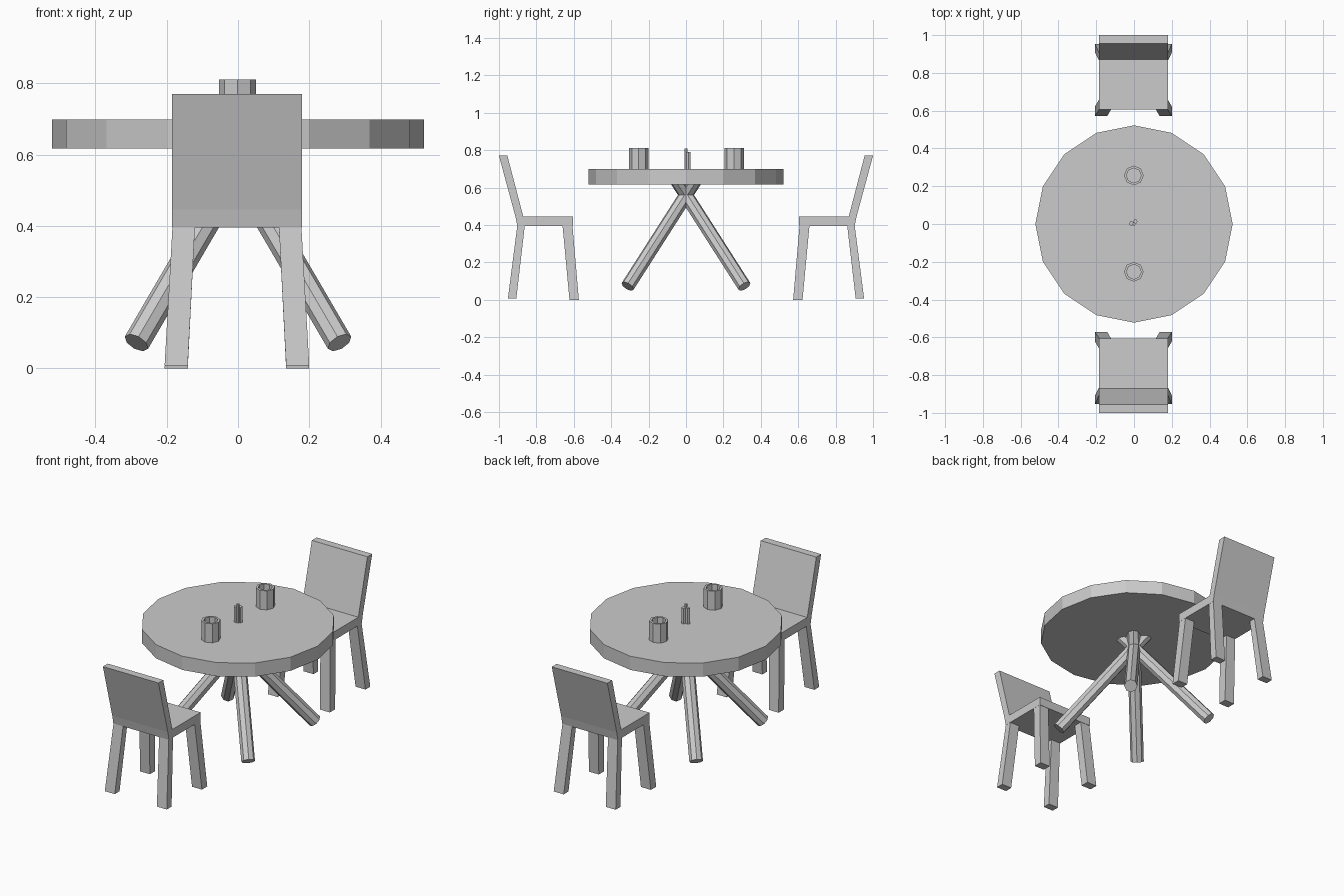
import bpy, bmesh, math
from mathutils import Vector

if "Cube" in bpy.data.objects:
    bpy.data.objects.remove(bpy.data.objects["Cube"])

grey = bpy.data.materials.new("plain grey")
grey.diffuse_color = (0.6, 0.6, 0.6, 1)
grey.use_nodes = True
grey.node_tree.nodes["Principled BSDF"].inputs["Base Color"].default_value = grey.diffuse_color


def finish(name, bm):
    bmesh.ops.recalc_face_normals(bm, faces=bm.faces[:])
    me = bpy.data.meshes.new(name)
    bm.to_mesh(me)
    bm.free()
    me.materials.append(grey)
    ob = bpy.data.objects.new(name, me)
    bpy.context.collection.objects.link(ob)
    return ob


def loft(name, rings):
    """Skin a list of equal-length point rings and cap both ends."""
    bm = bmesh.new()
    vs = [[bm.verts.new(p) for p in r] for r in rings]
    n = len(rings[0])
    for a, b in zip(vs, vs[1:]):
        for i in range(n):
            j = (i + 1) % n
            bm.faces.new((a[i], a[j], b[j], b[i]))
    bm.faces.new(vs[0][::-1])
    bm.faces.new(vs[-1])
    return finish(name, bm)


def ring(x, y, z, r, n):
    return [(x + r * math.cos(math.tau * i / n),
             y + r * math.sin(math.tau * i / n), z) for i in range(n)]


def rect(x0, x1, y0, y1, z):
    return [(x0, y0, z), (x1, y0, z), (x1, y1, z), (x0, y1, z)]


def rod(name, a, b, r, n):
    a, b = Vector(a), Vector(b)
    q = (b - a).to_track_quat('Z', 'Y')
    loft(name, [[p + q @ Vector(c) for c in ring(0, 0, 0, r, n)] for p in (a, b)])


# Table: 16-sided top on four crossing diagonal legs
loft("table_top", [ring(0, 0, z, 0.522, 16) for z in (0.617, 0.698)])
for sx in (-1, 1):
    for sy in (-1, 1):
        foot = Vector((0.285 * sx, 0.312 * sy, 0.072))
        hub = Vector((0, 0, 0.56))
        rod("table_leg", foot, foot.lerp(hub, 1.18), 0.037, 8)

# Cups: hollow eight-sided walls
for y in (-0.253, 0.257):
    loft("cup", [ring(-0.001, y, z, r, 8) for z, r in
                 ((0.698, 0.052), (0.81, 0.052), (0.81, 0.039), (0.71, 0.039))])

# Two small shakers and their holder post
loft("shaker", [ring(0.007, 0.013, z, 0.012, 6) for z in (0.698, 0.79)])
loft("shaker", [ring(-0.014, 0.002, z, 0.012, 6) for z in (0.698, 0.79)])
loft("holder_post", [ring(0, 0, z, 0.008, 6) for z in (0.698, 0.808)])

# Chairs: bent seat-and-back profile with four splayed legs, facing the table
CX = -0.003
profile = [(0.605, 0.395), (0.605, 0.445), (0.87, 0.445), (0.955, 0.77),
           (1.0, 0.77), (0.912, 0.445), (0.902, 0.395)]
for s in (-1, 1):
    bm = bmesh.new()
    face = bm.faces.new([bm.verts.new((CX - 0.182, s * y, z)) for y, z in profile])
    out = bmesh.ops.extrude_face_region(bm, geom=[face])
    bmesh.ops.translate(bm, vec=(0.364, 0, 0),
                        verts=[v for v in out["geom"] if isinstance(v, bmesh.types.BMVert)])
    finish("chair_seat_and_back", bm)
    for m in (-1, 1):
        # foot and top spans along y for the inner and outer legs
        for name, f0, f1, z, t0, t1 in (("chair_inner_leg", 0.573, 0.623, 0, 0.607, 0.66),
                                        ("chair_outer_leg", 0.907, 0.952, 0.008, 0.862, 0.902)):
            loft(name, [rect(CX + m * 0.138, CX + m * 0.203, s * f0, s * f1, z),
                        rect(CX + m * 0.118, CX + m * 0.181, s * t0, s * t1, 0.396)])
